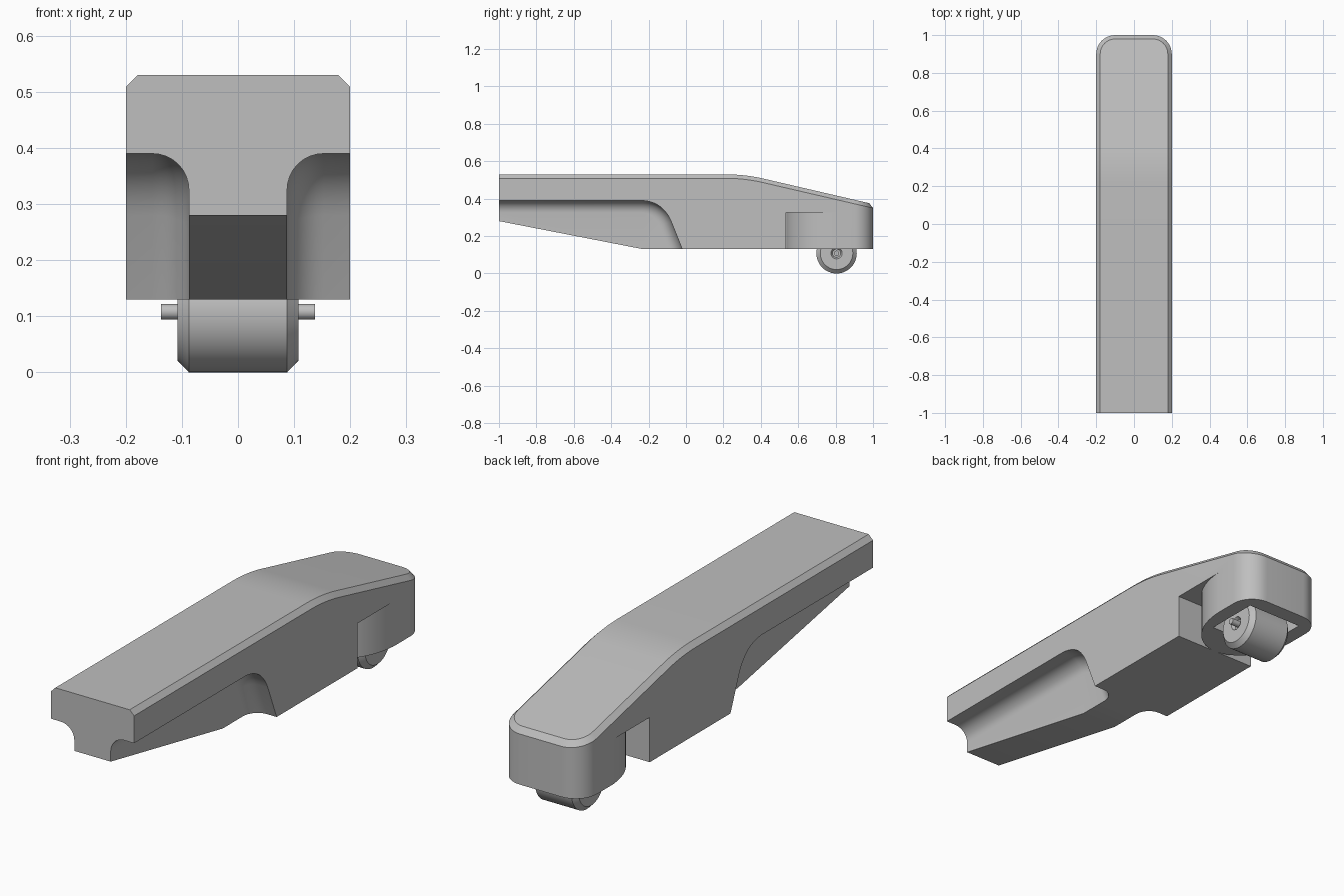
import bpy, bmesh, math
from mathutils import Vector

if "Cube" in bpy.data.objects:
    bpy.data.objects.remove(bpy.data.objects["Cube"])

grey = bpy.data.materials.new("light grey plastic")
grey.diffuse_color = (0.52, 0.52, 0.52, 1)
grey.use_nodes = True
grey.node_tree.nodes["Principled BSDF"].inputs["Base Color"].default_value = grey.diffuse_color


def link(bm, name):
    bmesh.ops.recalc_face_normals(bm, faces=bm.faces)
    mesh = bpy.data.meshes.new(name)
    bm.to_mesh(mesh)
    bm.free()
    mesh.materials.append(grey)
    ob = bpy.data.objects.new(name, mesh)
    bpy.context.collection.objects.link(ob)
    return ob


def prism(points, offset):
    """Extrude a closed polygon of 3D points by an offset vector."""
    bm = bmesh.new()
    face = bm.faces.new([bm.verts.new(p) for p in points])
    ext = bmesh.ops.extrude_face_region(bm, geom=[face], use_keep_orig=True)
    bmesh.ops.translate(bm, vec=offset, verts=[g for g in ext["geom"] if isinstance(g, bmesh.types.BMVert)])
    bmesh.ops.recalc_face_normals(bm, faces=bm.faces)
    bm.normal_update()
    return bm


def curve(a, b, c, n):
    """Rounded corner: quadratic curve from a to c pulled towards b."""
    a, b, c = Vector(a), Vector(b), Vector(c)
    ts = [i / n for i in range(n + 1)]
    return [tuple(a * (1 - t) ** 2 + b * 2 * t * (1 - t) + c * t * t) for t in ts]


def smooth(ob):
    bpy.ops.object.select_all(action='DESELECT')
    ob.select_set(True)
    bpy.context.view_layer.objects.active = ob
    bpy.ops.object.shade_smooth_by_angle(angle=math.radians(28))


def cut(ob, cutter):
    cutter.hide_render = True
    mod = ob.modifiers.new("cut", 'BOOLEAN')
    mod.operation = 'DIFFERENCE'
    mod.solver = 'EXACT'
    mod.object = cutter
    bpy.context.view_layer.objects.active = ob
    bpy.ops.object.modifier_apply(modifier=mod.name)
    bpy.data.objects.remove(cutter)


# Body: side profile pushed across the width
side = [(-1, 0.28), (-0.23, 0.13), (1, 0.13), (1, 0.371)]
side += curve((0.41, 0.508), (0.313, 0.53), (0.21, 0.53), 8) + [(-1, 0.53)]
bm = prism([(-0.2, y, z) for y, z in side], (0.4, 0, 0))
# rounded rear corners
rear = [e for e in bm.edges if all(v.co.y > 0.99 for v in e.verts)
        and abs(e.verts[0].co.z - e.verts[1].co.z) > 0.1]
bmesh.ops.bevel(bm, geom=rear, offset=0.1, segments=10, profile=0.5, affect='EDGES')
bm.normal_update()
# chamfer round the top, leaving the front end square
rim = []
for e in bm.edges:
    n = sorted((f.normal for f in e.link_faces), key=lambda n: n.z)
    if len(n) == 2 and n[1].z > 0.8 and abs(n[0].z) < 0.1 and n[0].y > -0.5:
        rim.append(e)
bmesh.ops.bevel(bm, geom=rim, offset=0.021, segments=1, affect='EDGES')
body = link(bm, "body")

groove = [(-1.2, 0.0), (-1.2, 0.39)]
groove += curve((-0.235, 0.39), (-0.125, 0.385), (-0.08, 0.28), 10) + [(0.032, 0.0)]
arc = [math.radians(90 * i / 14) for i in range(14)]
notch = [(0.2005 * math.cos(a), 0.81 - 0.275 * math.sin(a)) for a in arc]
notch += [(0.02, 0.535), (0.3, 0.535), (0.3, 0.81)]

for s in (1, -1):
    # long side groove with a rounded inner edge
    bm = prism([(s * 0.0875, y, z) for y, z in groove], (s * 0.2, 0, 0))
    inner = [e for e in bm.edges if all(abs(v.co.x) < 0.09 for v in e.verts)]
    bmesh.ops.bevel(bm, geom=inner, offset=0.065, segments=8, profile=0.5, affect='EDGES')
    cut(body, link(bm, "groove_cutter"))
    # notch in front of the rounded wheel housing
    bm = prism([(s * x, y, 0.05) for x, y in notch], (0, 0, 0.275))
    cut(body, link(bm, "notch_cutter"))

# Wheel well
well = [(-0.135, 0.685, 0), (0.135, 0.685, 0), (0.135, 0.93, 0), (-0.135, 0.93, 0)]
cut(body, link(prism(well, (0, 0, 0.25)), "well_cutter"))
smooth(body)


def lathe(profile, name):
    """Spin (x, radius) points round the wheel axis."""
    bm = bmesh.new()
    vs = [bm.verts.new((x, 0.805, 0.108 + r)) for x, r in profile]
    es = [bm.edges.new(p) for p in zip(vs, vs[1:])]
    bmesh.ops.spin(bm, geom=vs + es, cent=(0, 0.805, 0.108), axis=(1, 0, 0),
                   angle=2 * math.pi, steps=48)
    bmesh.ops.remove_doubles(bm, verts=bm.verts, dist=1e-4)
    ob = link(bm, name)
    smooth(ob)


# Wheel with chamfered rim and recessed hub, and its axle
half = [(0.0875, 0.108), (0.108, 0.087), (0.108, 0.03), (0.095, 0.022), (0.095, 0.0)]
lathe([(-x, r) for x, r in reversed(half)] + half, "wheel")
lathe([(-0.137, 0), (-0.137, 0.014), (0.137, 0.014), (0.137, 0)], "axle")
